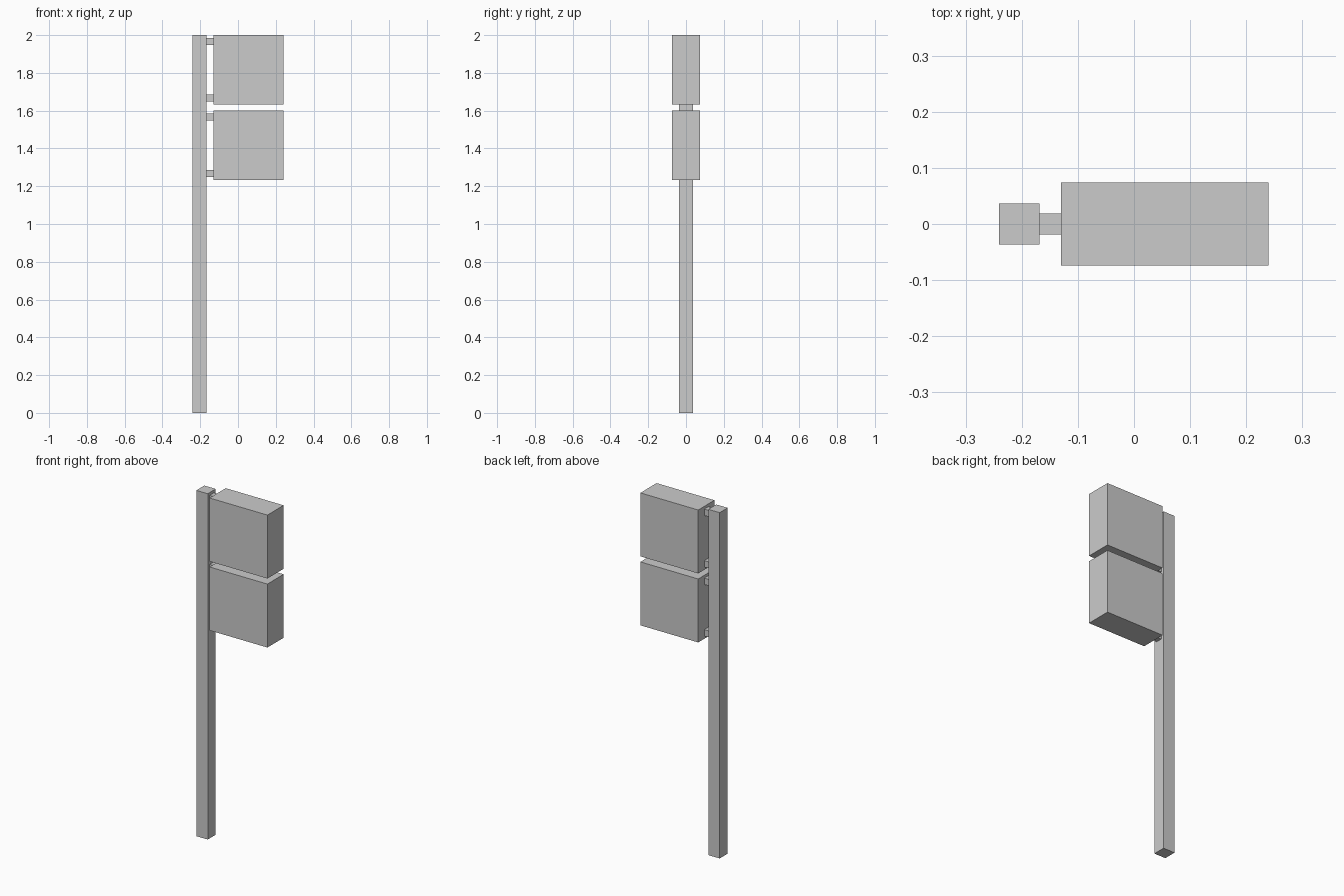
import bpy

if "Cube" in bpy.data.objects:
    bpy.data.objects.remove(bpy.data.objects["Cube"])


def box(name, x, y, z):
    """Box spanning the (min, max) ranges on each axis."""
    bpy.ops.mesh.primitive_cube_add(
        size=1, location=[(a + b) / 2 for a, b in (x, y, z)])
    ob = bpy.context.object
    ob.name = name
    ob.data.name = name
    for v in ob.data.vertices:
        for i, (a, b) in enumerate((x, y, z)):
            v.co[i] *= b - a
    return ob


# Square upright post
POST_X = (-0.241, -0.168)
box("post", POST_X, (-0.0365, 0.0365), (0, 2))

# Two sign boxes, each held by an upper and a lower bracket
SIGN_X = (-0.13, 0.24)
SIGN_H = 0.367
for label, top in (("upper", 2.0), ("lower", 1.601)):
    box(f"{label}_sign_box", SIGN_X, (-0.074, 0.074), (top - SIGN_H, top))
    mid = top - SIGN_H / 2
    for side, dz in (("top", 0.149), ("bottom", -0.149)):
        z = mid + dz
        box(f"{label}_sign_{side}_bracket", (POST_X[1], SIGN_X[0]),
            (-0.0185, 0.0185), (z - 0.0185, z + 0.0185))
